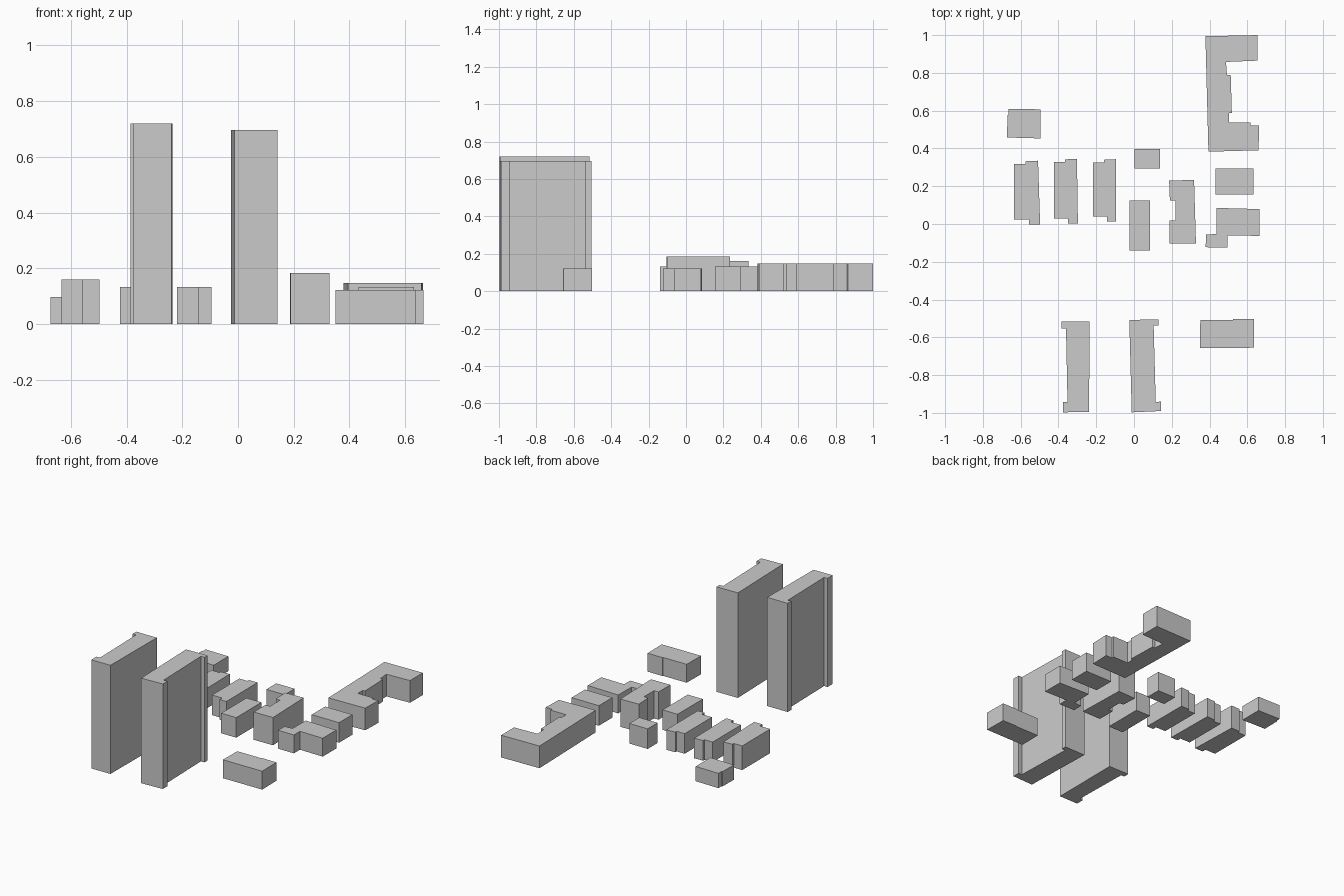
import bpy, bmesh

def block(name, height, outline):
    """Extrude a ground-plan outline straight up into a flat-roofed building."""
    bm = bmesh.new()
    base = bm.faces.new([bm.verts.new((x, y, 0)) for x, y in outline])
    top = bmesh.ops.extrude_face_region(bm, geom=[base], use_keep_orig=True)["geom"]
    bmesh.ops.translate(bm, vec=(0, 0, height),
                        verts=[v for v in top if isinstance(v, bmesh.types.BMVert)])
    bmesh.ops.recalc_face_normals(bm, faces=bm.faces)
    mesh = bpy.data.meshes.new(name)
    bm.to_mesh(mesh)
    bm.free()
    bpy.context.collection.objects.link(bpy.data.objects.new(name, mesh))

def box(name, height, x0, x1, y0, y1):
    block(name, height, [(x0, y0), (x1, y0), (x1, y1), (x0, y1)])

def row_house(name, height, x, w, y0, y1, lean):
    """Long house whose right half projects slightly at both ends."""
    s = 0.027
    block(name, height, [
        (x, y0 + s), (x + .61 * w, y0 + s), (x + .61 * w, y0), (x + w + lean, y0),
        (x + w, y1), (x + .48 * w, y1 - .003), (x + .48 * w, y1 - .018), (x, y1 - .018)])

# Two tall slabs with end wings
block("west_tower", 0.72, [
    (-.385, -.515), (-.235, -.515), (-.238, -.995), (-.377, -.997),
    (-.377, -.943), (-.352, -.943), (-.36, -.553), (-.385, -.553)])
block("east_tower", 0.696, [
    (-.025, -.508), (.13, -.505), (.13, -.537), (.104, -.538),
    (.115, -.943), (.142, -.94), (.142, -.99), (-.012, -.997)])

# Three parallel row houses
row_house("row_house_west", 0.16, -.634, .126, -.003, .335, .011)
row_house("row_house_middle", 0.133, -.424, .122, .003, .345, .005)
row_house("row_house_east", 0.133, -.218, .122, .013, .343, .001)

# Plain blocks
block("northwest_block", 0.098, [(-.672, .458), (-.496, .453), (-.496, .607),
                                 (-.664, .61), (-.664, .578), (-.67, .577)])
box("small_block", 0.133, .003, .137, .293, .397)
box("centre_block", 0.133, -.025, .085, -.14, .124)
box("east_block", 0.133, .432, .632, .155, .295)
block("south_block", 0.122, [(.349, -.657), (.636, -.655), (.634, -.503),
                             (.524, -.503), (.524, -.507), (.351, -.508)])

# Blocks with recesses and wings
block("c_shaped_block", 0.184, [
    (.186, .229), (.318, .234), (.328, -.102), (.188, -.104),
    (.188, .019), (.221, .02), (.221, .123), (.19, .125)])
block("l_shaped_block", 0.122, [
    (.438, .085), (.665, .079), (.665, -.063), (.496, -.06),
    (.496, -.124), (.379, -.123), (.382, -.056), (.436, -.053)])
block("northeast_block", 0.147, [
    (.378, .994), (.655, 1.0), (.655, .865), (.487, .858), (.492, .788),
    (.512, .788), (.518, .588), (.503, .588), (.503, .537), (.617, .538),
    (.617, .522), (.663, .522), (.659, .39), (.394, .383)])
